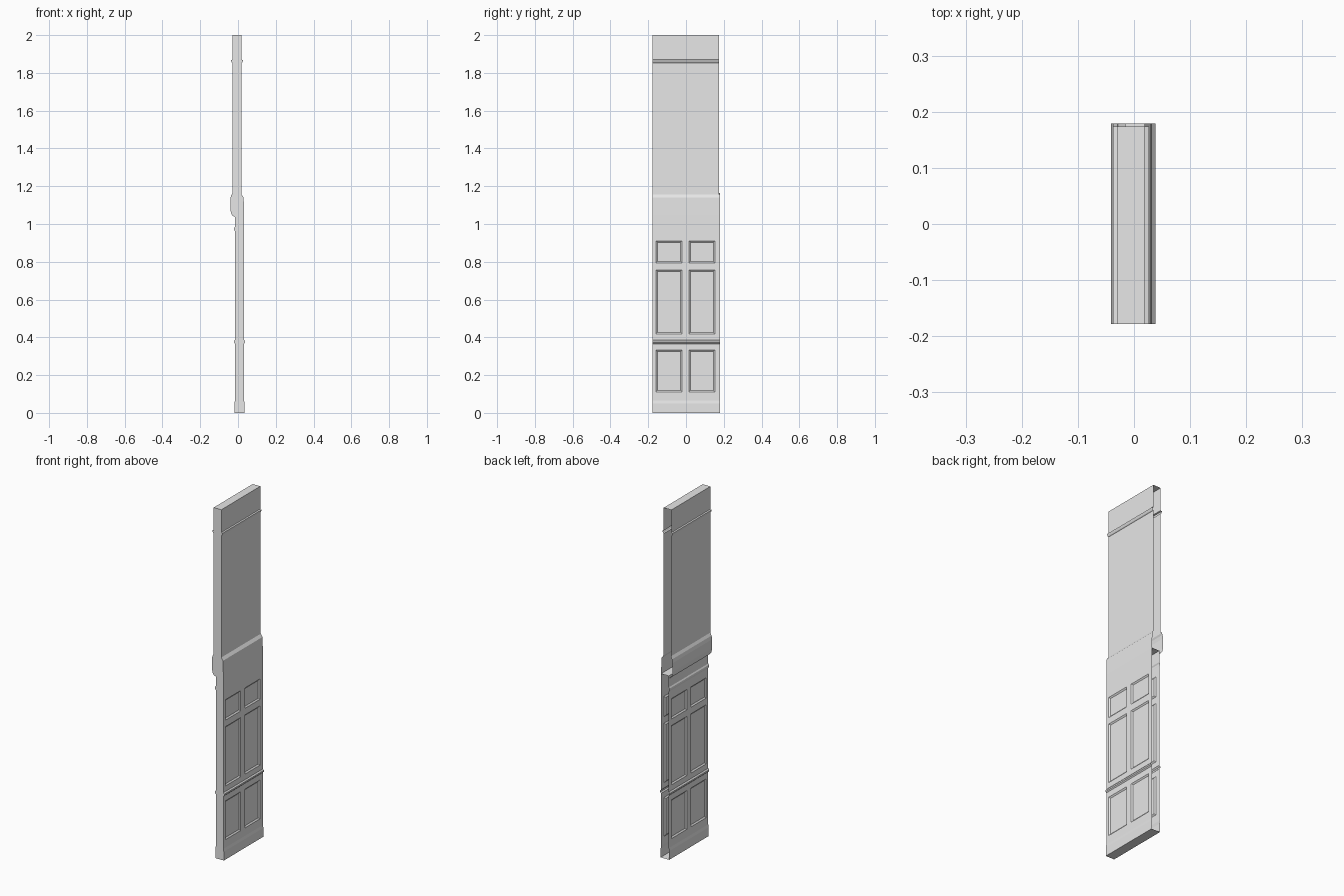
import bpy
import bmesh

cube = bpy.data.objects.get("Cube")
if cube:
    bpy.data.objects.remove(cube)

grey = bpy.data.materials.new("wall_grey")
grey.use_nodes = True
colour = (0.8, 0.8, 0.8, 1)
grey.diffuse_color = colour
grey.node_tree.nodes["Principled BSDF"].inputs["Base Color"].default_value = colour

FRONT, BACK = -0.178, 0.179
PANEL_COLUMNS = [(-0.159, -0.021), (0.016, 0.153)]
PANEL_ROWS = [(0.111, 0.333), (0.418, 0.757), (0.794, 0.911)]


def flip(points, centre):
    """Mirror a rising profile to the other side, running downwards."""
    return [(2 * centre - x, z) for x, z in reversed(points)]


def shell(name, profile, columns, gaps=(), panels=False):
    """Sweep a closed profile along y: capped at the front, open at the back."""
    bm = bmesh.new()
    grid = [[bm.verts.new((x, y, z)) for x, z in profile] for y in columns]
    count = len(profile)
    for near, far in zip(grid, grid[1:]):
        for i in range(count):
            j = (i + 1) % count
            if i not in gaps:
                bm.faces.new((near[i], far[i], far[j], near[j]))
    bm.faces.new(grid[0])
    bm.normal_update()
    if panels:
        recessed = []
        for f in bm.faces:
            c = f.calc_center_median()
            in_column = any(a < c.y < b for a, b in PANEL_COLUMNS)
            in_row = any(a < c.z < b for a, b in PANEL_ROWS)
            if in_column and in_row and abs(f.normal.x) > 0.9:
                recessed.append(f)
        bmesh.ops.inset_individual(bm, faces=recessed, thickness=0.011, depth=-0.006)
    mesh = bpy.data.meshes.new(name)
    bm.to_mesh(mesh)
    bm.free()
    mesh.materials.append(grey)
    obj = bpy.data.objects.new(name, mesh)
    bpy.context.collection.objects.link(obj)
    return obj


# Panelled lower wall with skirting board and chair moulding
face = 0.032
skirting = [(0.035, 0), (0.035, 0.05), (face, 0.066)]
chair = [(face, 0.366), (0.038, 0.372), (0.038, 0.38), (face, 0.387)]
rows = [(face, z) for row in PANEL_ROWS for z in row]
side = sorted(skirting + chair + rows, key=lambda p: p[1])
left_side = side + [(face, 1.05)]
thin_moulding = [(face, 0.96), (0.036, 0.968), (0.036, 0.978), (face, 0.985)]
right_side = flip(side + thin_moulding + [(face, 1.05)], 0.008)
columns = [FRONT] + [y for c in PANEL_COLUMNS for y in c] + [BACK]
shell("lower_wall", left_side + right_side, columns, panels=True)

# Rounded rail where the two walls meet, open inside
rail = [(face, 1.05), (0.03, 1.14), (0.019, 1.156),
        (-0.029, 1.165), (-0.037, 1.15), (-0.041, 1.13), (-0.041, 1.08),
        (-0.036, 1.055), (-0.028, 1.043), (-0.016, 1.037)]
shell("dado_rail", rail, [FRONT, BACK], gaps=(2, 9))

# Plain upper wall with picture moulding
upper = [(0.019, 1.156), (0.019, 1.852), (0.023, 1.855), (0.027, 1.864),
         (0.027, 1.868), (0.019, 1.87), (0.019, 2)]
wall = upper + flip(upper, -0.005)
shell("upper_wall", wall, [FRONT, 0.174], gaps=(len(wall) - 1,))
